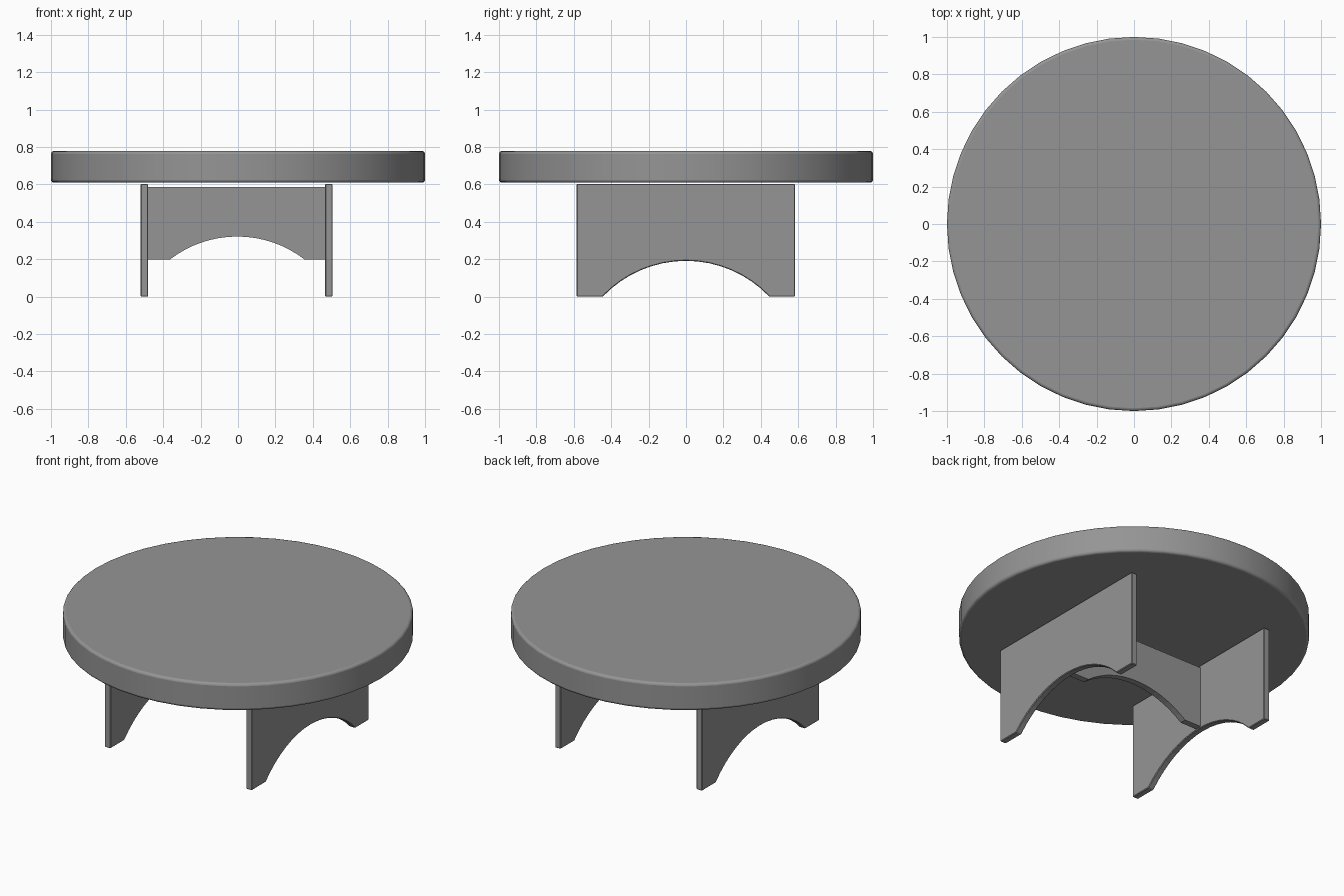
import bpy, bmesh, math
from mathutils import Vector

if "Cube" in bpy.data.objects:
    bpy.data.objects.remove(bpy.data.objects["Cube"])

# darker grey shared by every part
grey = bpy.data.materials.new("dark_grey")
grey.diffuse_color = (0.3, 0.3, 0.3, 1)
grey.use_nodes = True
grey.node_tree.nodes["Principled BSDF"].inputs["Base Color"].default_value = grey.diffuse_color


def arch_outline(u0, u1, z0, z1, mid, half, rise, steps=16):
    """Rectangle in (u, z) with a shallow circular arch cut from its lower edge."""
    r = (half ** 2 + rise ** 2) / (2 * rise)
    a = math.asin(half / r)
    arc = []
    for i in range(steps + 1):
        t = -a + 2 * a * i / steps
        arc.append((mid + r * math.sin(t), z0 + rise - r + r * math.cos(t)))
    return [(u0, z0)] + arc + [(u1, z0), (u1, z1), (u0, z1)]


def board(name, outline, place, thickness, bevel=0.0):
    """Extrude an outline along a thickness vector into a closed board."""
    bm = bmesh.new()
    face = bm.faces.new([bm.verts.new(place(u, z)) for u, z in outline])
    ext = bmesh.ops.extrude_face_region(bm, geom=[face])
    verts = [g for g in ext["geom"] if isinstance(g, bmesh.types.BMVert)]
    bmesh.ops.translate(bm, verts=verts, vec=Vector(thickness))
    bmesh.ops.holes_fill(bm, edges=bm.edges, sides=0)
    bmesh.ops.recalc_face_normals(bm, faces=bm.faces)
    me = bpy.data.meshes.new(name)
    bm.to_mesh(me)
    bm.free()
    me.materials.append(grey)
    ob = bpy.data.objects.new(name, me)
    bpy.context.collection.objects.link(ob)
    if bevel:
        add_bevel(ob, bevel, 1)


def add_bevel(ob, width, segments):
    mod = ob.modifiers.new("soft_edges", "BEVEL")
    mod.width = width
    mod.segments = segments
    mod.limit_method = "ANGLE"
    mod.angle_limit = math.radians(40)


# round table top with softened rims
bottom, top = 0.609, 0.778
bpy.ops.mesh.primitive_cylinder_add(vertices=48, radius=1, depth=top - bottom,
                                    location=(0, 0, (top + bottom) / 2))
table_top = bpy.context.object
table_top.name = "table_top"
table_top.data.materials.append(grey)
add_bevel(table_top, 0.015, 3)
bpy.ops.object.shade_smooth_by_angle(angle=math.radians(40))

# two arched side panels that serve as legs
side = arch_outline(-0.585, 0.583, 0, 0.602, 0, 0.445, 0.191)
for name, x in (("left_leg_panel", -0.52), ("right_leg_panel", 0.466)):
    board(name, side, lambda u, z, x=x: (x, u, z), (0.04, 0, 0), 0.004)

# arched stretcher joining the legs
cross = arch_outline(-0.482, 0.468, 0.198, 0.585, -0.004, 0.36, 0.123)
board("cross_panel", cross, lambda u, z: (u, -0.02, z), (0, 0.04, 0))
